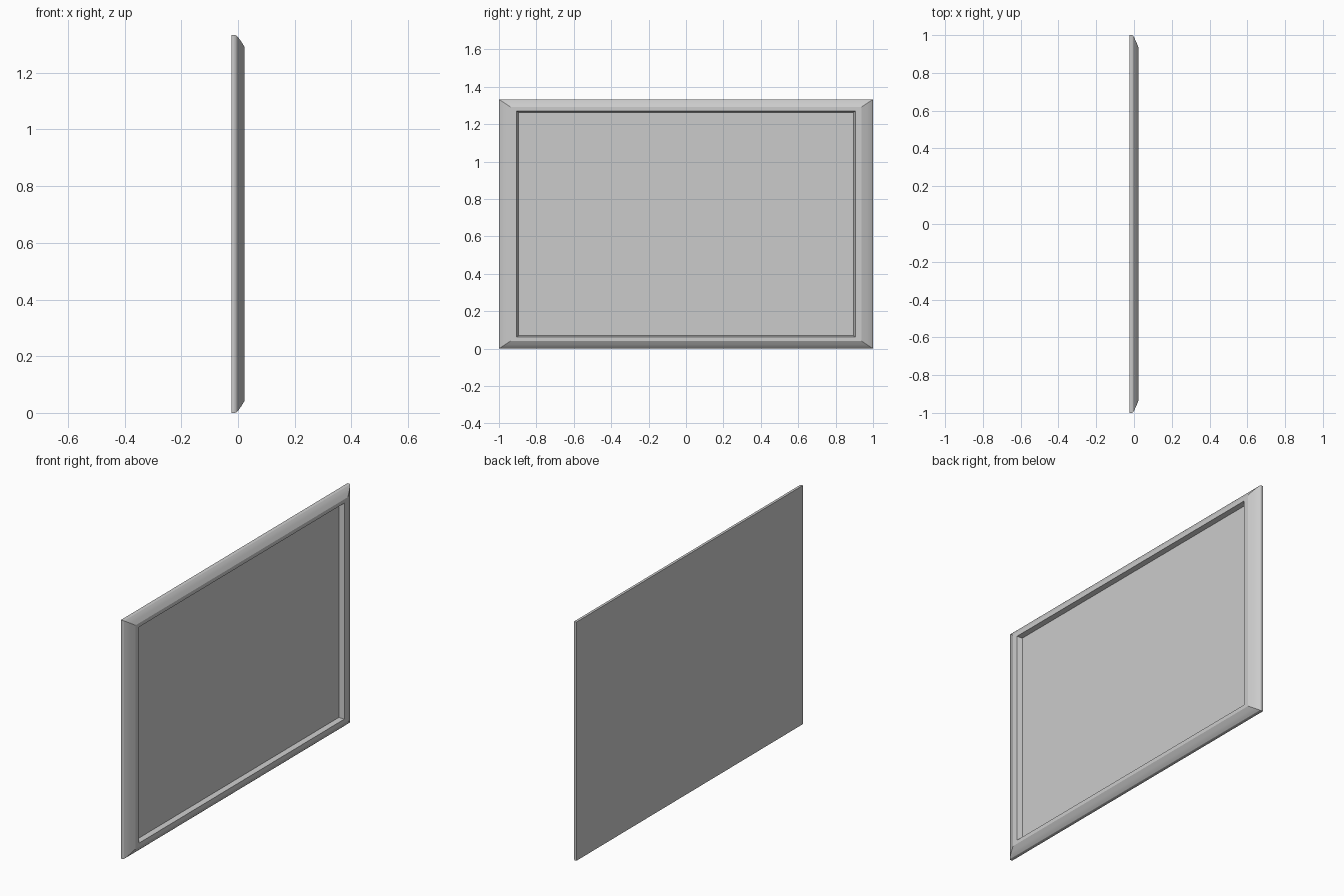
import bpy, bmesh

if "Cube" in bpy.data.objects:
    bpy.data.objects.remove(bpy.data.objects["Cube"])

HALF_Y, HALF_Z = 1.0, 0.6667
T = 0.023  # half thickness


def loft_rings(name, profile):
    """Skin rectangular rings; profile = (x, proportional inset), capped both ends."""
    bm = bmesh.new()
    rings = []
    for x, inset in profile:
        s = 1 - inset
        rings.append([bm.verts.new((x, sy * HALF_Y * s, HALF_Z + sz * HALF_Z * s))
                      for sy, sz in ((-1, -1), (1, -1), (1, 1), (-1, 1))])
    for a, b in zip(rings, rings[1:]):
        for i in range(4):
            j = (i + 1) % 4
            bm.faces.new((a[i], a[j], b[j], b[i]))
    bm.faces.new(rings[0][::-1])
    bm.faces.new(rings[-1])
    bmesh.ops.recalc_face_normals(bm, faces=bm.faces)
    mesh = bpy.data.meshes.new(name)
    bm.to_mesh(mesh)
    bm.free()
    obj = bpy.data.objects.new(name, mesh)
    bpy.context.collection.objects.link(obj)
    return obj


# Frame: flat back, rounded moulding, narrow front lip, sloped step to the recess
frame = loft_rings("frame", [
    (-T, 0), (-0.012, 0), (-0.006, 0.003), (0.001, 0.013),
    (0.011, 0.034), (T, 0.063),
    (T, 0.095), (-0.004, 0.105)])

# Picture panel: thin sheet lying in the recess
panel = loft_rings("picture_panel", [(-0.006, 0.105), (-0.0035, 0.105)])

# Soft moulding with crisp mitres
bpy.context.view_layer.objects.active = frame
frame.select_set(True)
bpy.ops.object.shade_smooth_by_angle(angle=0.35)
